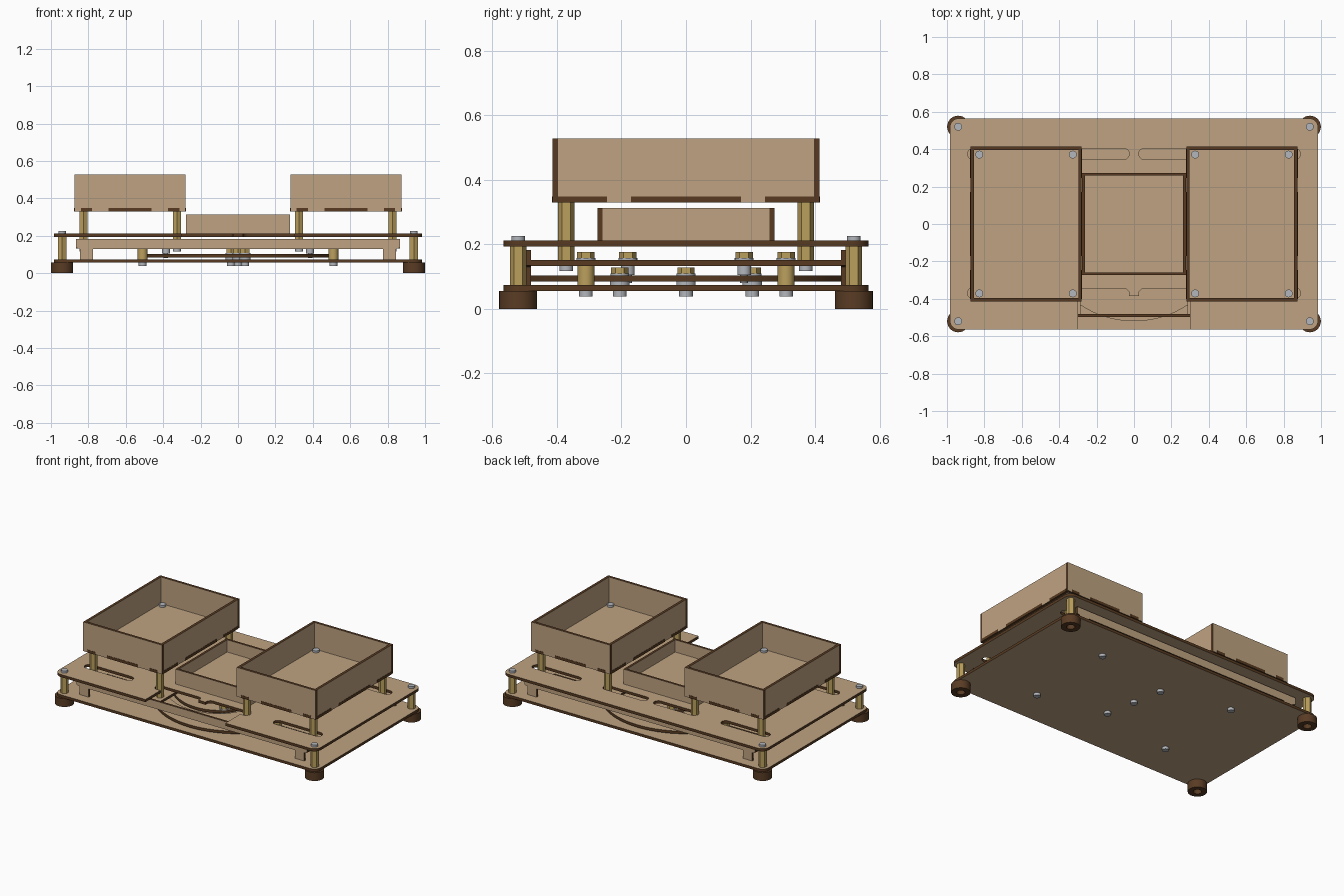
import bpy, bmesh
from math import sin, cos, radians, pi
from mathutils import Matrix, Vector

if "Cube" in bpy.data.objects:
    bpy.data.objects.remove(bpy.data.objects["Cube"])


def material(name, rgb):
    m = bpy.data.materials.new(name)
    m.diffuse_color = (*rgb, 1)
    m.use_nodes = True
    m.node_tree.nodes["Principled BSDF"].inputs["Base Color"].default_value = m.diffuse_color
    return m


WOOD = material("plywood_face", (0.52, 0.365, 0.22))
EDGE = material("burnt_edge", (0.095, 0.042, 0.015))
BRASS = material("brass", (0.50, 0.35, 0.11))
STEEL = material("steel", (0.45, 0.47, 0.50))
RUBBER = material("brown_foot", (0.10, 0.045, 0.018))
T = 0.018  # sheet thickness


def add(name, bm, mats):
    me = bpy.data.meshes.new(name)
    bm.to_mesh(me)
    bm.free()
    for m in mats:
        me.materials.append(m)
    ob = bpy.data.objects.new(name, me)
    bpy.context.collection.objects.link(ob)
    return ob


def box(name, lo, hi, thin=None, mat=EDGE):
    """Box; with a thin axis its broad faces are wood and the rim is burnt."""
    lo, hi = Vector(lo), Vector(hi)
    bm = bmesh.new()
    bmesh.ops.create_cube(bm, size=1, matrix=Matrix.Translation((lo + hi) / 2) @ Matrix.Diagonal((*(hi - lo), 1)))
    bm.normal_update()
    if thin is None:
        return add(name, bm, [mat])
    for f in bm.faces:
        f.material_index = 0 if abs(f.normal[thin]) > 0.9 else 1
    return add(name, bm, [WOOD, EDGE])


def rod(name, x, y, z0, z1, r, mat, sides=24):
    bm = bmesh.new()
    bmesh.ops.create_cone(bm, cap_ends=True, segments=sides, radius1=r, radius2=r, depth=z1 - z0,
                          matrix=Matrix.Translation((x, y, (z0 + z1) / 2)))
    return add(name, bm, [mat])


def arc(cx, cy, r, a0, a1, n=8):
    return [(cx + r * cos(radians(a0 + (a1 - a0) * i / n)),
             cy + r * sin(radians(a0 + (a1 - a0) * i / n))) for i in range(n + 1)]


def circle(cx, cy, r, n=32):
    return arc(cx, cy, r, 0, 360, n)[:-1]


def slot(x0, x1, y, r=0.03):
    return arc(x1 - r, y, r, -90, 90) + arc(x0 + r, y, r, 90, 270)


def rounded(w, h, r):
    return (arc(w - r, r - h, r, -90, 0) + arc(w - r, h - r, r, 0, 90)
            + arc(r - w, h - r, r, 90, 180) + arc(r - w, r - h, r, 180, 270))


def sheet(name, outline, holes, z0, z1, mats=(WOOD, EDGE), matrix=None):
    """Extruded 2D outline with holes, burnt along every cut edge."""
    cu = bpy.data.curves.new(name, 'CURVE')
    cu.dimensions, cu.fill_mode, cu.extrude = '2D', 'BOTH', (z1 - z0) / 2
    for pts in [outline] + list(holes):
        sp = cu.splines.new('POLY')
        sp.points.add(len(pts) - 1)
        for p, (x, y) in zip(sp.points, pts):
            p.co = (x, y, 0, 1)
        sp.use_cyclic_u = True
    tmp = bpy.data.objects.new("temp", cu)
    bpy.context.collection.objects.link(tmp)
    me = bpy.data.meshes.new_from_object(tmp.evaluated_get(bpy.context.evaluated_depsgraph_get()))
    bm = bmesh.new()
    bm.from_mesh(me)
    bpy.data.objects.remove(tmp)
    bpy.data.curves.remove(cu)
    bpy.data.meshes.remove(me)
    bmesh.ops.remove_doubles(bm, verts=bm.verts, dist=1e-5)
    bmesh.ops.recalc_face_normals(bm, faces=bm.faces)
    for f in bm.faces:
        f.material_index = 0 if abs(f.normal.z) > 0.9 else 1
    bmesh.ops.translate(bm, verts=bm.verts, vec=(0, 0, (z0 + z1) / 2))
    if matrix:
        bm.transform(matrix)
    return add(name, bm, mats)


def mirror(pts):
    return [(-x, y) for x, y in reversed(pts)]


# Base sheet
sheet("base_plate", rounded(0.985, 0.565, 0.05), [], 0.056, 0.056 + T)

# Top sheet: guide slots, the front pair opening into a central cutout
notch = ([(-0.30, -0.565), (-0.30, -0.405)] + arc(-0.325, -0.375, 0.03, 270, 90)
         + arc(-0.055, -0.375, 0.03, 90, -19))
slots = [slot(-0.355, -0.025, 0.375)] + [slot(-0.89, -0.53, y) for y in (-0.37, 0.375)]
sheet("top_plate", rounded(0.985, 0.565, 0.05) + notch + mirror(notch),
      slots + [mirror(s) for s in slots], 0.194, 0.194 + T)

# Turning disc with two spiral slots
def spiral(turn):
    def side(off):
        return [((0.43 - 0.24 * t / 12 + off) * cos(radians(25 + turn + 9 * t)),
                 (0.43 - 0.24 * t / 12 + off) * sin(radians(25 + turn + 9 * t))) for t in range(13)]
    return side(0.025) + side(-0.025)[::-1]


sheet("cam_disc", circle(0, 0, 0.52, 72), [spiral(0), spiral(180)], 0.085, 0.103)

# Corner feet, standoffs and screws
for sx in (-1, 1):
    for sy in (-1, 1):
        x, y = sx * 0.94, sy * 0.52
        sheet("foot", circle(x, y, 0.059), [circle(x, y, 0.026)], 0, 0.056, (RUBBER, RUBBER))
        rod("foot_plug", x, y, 0.03, 0.056, 0.027, RUBBER)
        rod("corner_standoff", x, y, 0.074, 0.194, 0.026, BRASS, 6)
        rod("corner_screw", x, y, 0.212, 0.226, 0.021, STEEL)

# Upright rails at the front and back
half = [(0.775, 0.13), (0.775, 0.074), (0.845, 0.074), (0.845, 0.13), (0.866, 0.135), (0.866, 0.183)]
for name, y in (("front_rail", -0.48), ("back_rail", 0.496)):
    sheet(name, half + mirror(half), [], 0, 0.016, matrix=Matrix.Translation((0, y, 0)) @ Matrix.Rotation(pi / 2, 4, 'X'))


def tray(name, cx, hx, hy, z0, z1, t):
    """Open box: floor, full-width front and back walls, side walls between."""
    box(name + "_floor", (cx - hx + t, -hy + t, z0), (cx + hx - t, hy - t, z0 + T), 2)
    for s in (-1, 1):
        ya, yb = sorted((s * hy, s * (hy - t)))
        box(name + "_end_wall", (cx - hx, ya, z0), (cx + hx, yb, z1), 1)
        xa, xb = sorted((cx + s * hx, cx + s * (hx - t)))
        box(name + "_side_wall", (xa, -hy + t, z0), (xb, hy - t, z1), 0)


tray("middle_tray", 0, 0.278, 0.274, 0.212, 0.313, 0.016)

# Sliding trays with their carriers and hardware
for side, s in (("left", -1), ("right", 1)):
    cx = s * 0.577
    tray(side + "_tray", cx, 0.297, 0.414, 0.33, 0.528, T)
    for e in (-1, 1):
        # finger joints where the floor shows through the walls
        for a, b in ((-0.263, -0.203), (-0.115, 0.115), (0.203, 0.263)):
            ya, yb = sorted((e * 0.41, e * 0.4155))
            box(side + "_end_finger", (cx + a, ya, 0.329), (cx + b, yb, 0.348))
        for a, b in ((-0.4, -0.245), (-0.17, 0.17), (0.245, 0.4)):
            xa, xb = sorted((cx + e * 0.293, cx + e * 0.2985))
            box(side + "_side_finger", (xa, a, 0.329), (xb, b, 0.348))
        # tray posts
        for x in (0.327, 0.827):
            rod("tray_post", s * x, e * 0.371, 0.151, 0.33, 0.025, BRASS, 6)
            rod("tray_screw", s * x, e * 0.371, 0.348, 0.362, 0.021, STEEL)
            rod("carrier_screw", s * x, e * 0.371, 0.117, 0.133, 0.021, STEEL)
        # disc guide rollers
        x, y = s * 0.51, e * 0.31
        rod("guide_roller", x, y, 0.074, 0.134, 0.026, BRASS)
        rod("roller_bolt", x, y, 0.12, 0.16, 0.012, STEEL)
        rod("roller_washer", x, y, 0.151, 0.157, 0.029, STEEL)
        rod("roller_nut", x, y, 0.157, 0.176, 0.027, BRASS, 6)
        rod("roller_screw", x, y, 0.038, 0.056, 0.021, STEEL)
    # sliding carrier under the top plate
    xa, xb = sorted((s * 0.285, s * 0.865))
    holes = [slot(0.485, 0.80, y, 0.02) for y in (-0.31, 0.31)]
    sheet(side + "_carrier", [(xa, -0.48), (xb, -0.48), (xb, 0.48), (xa, 0.48)],
          holes if s > 0 else [mirror(h) for h in holes], 0.133, 0.151)
    # drive pin riding in the disc slot
    x, y = s * 0.385, s * 0.18
    rod("drive_pin", x, y, 0.08, 0.16, 0.012, STEEL)
    rod("drive_pin_head", x, y, 0.105, 0.133, 0.021, STEEL)
    rod("drive_washer", x, y, 0.151, 0.157, 0.029, STEEL)
    rod("drive_nut", x, y, 0.157, 0.176, 0.027, BRASS, 6)

# Pivot and stop bolts through the disc
for x, y in ((0, 0), (-0.038, 0.205), (0.038, -0.205)):
    rod("pivot_screw", x, y, 0.038, 0.056, 0.021, STEEL)
    rod("pivot_spacer", x, y, 0.074, 0.085, 0.03, STEEL)
    rod("pivot_washer", x, y, 0.103, 0.109, 0.029, STEEL)
    rod("pivot_nut", x, y, 0.109, 0.128, 0.027, BRASS, 6)

# Smooth the round parts while keeping their rims sharp
for ob in bpy.context.collection.objects:
    ob.select_set(True)
    bpy.context.view_layer.objects.active = ob
bpy.ops.object.shade_smooth_by_angle(angle=radians(30))
